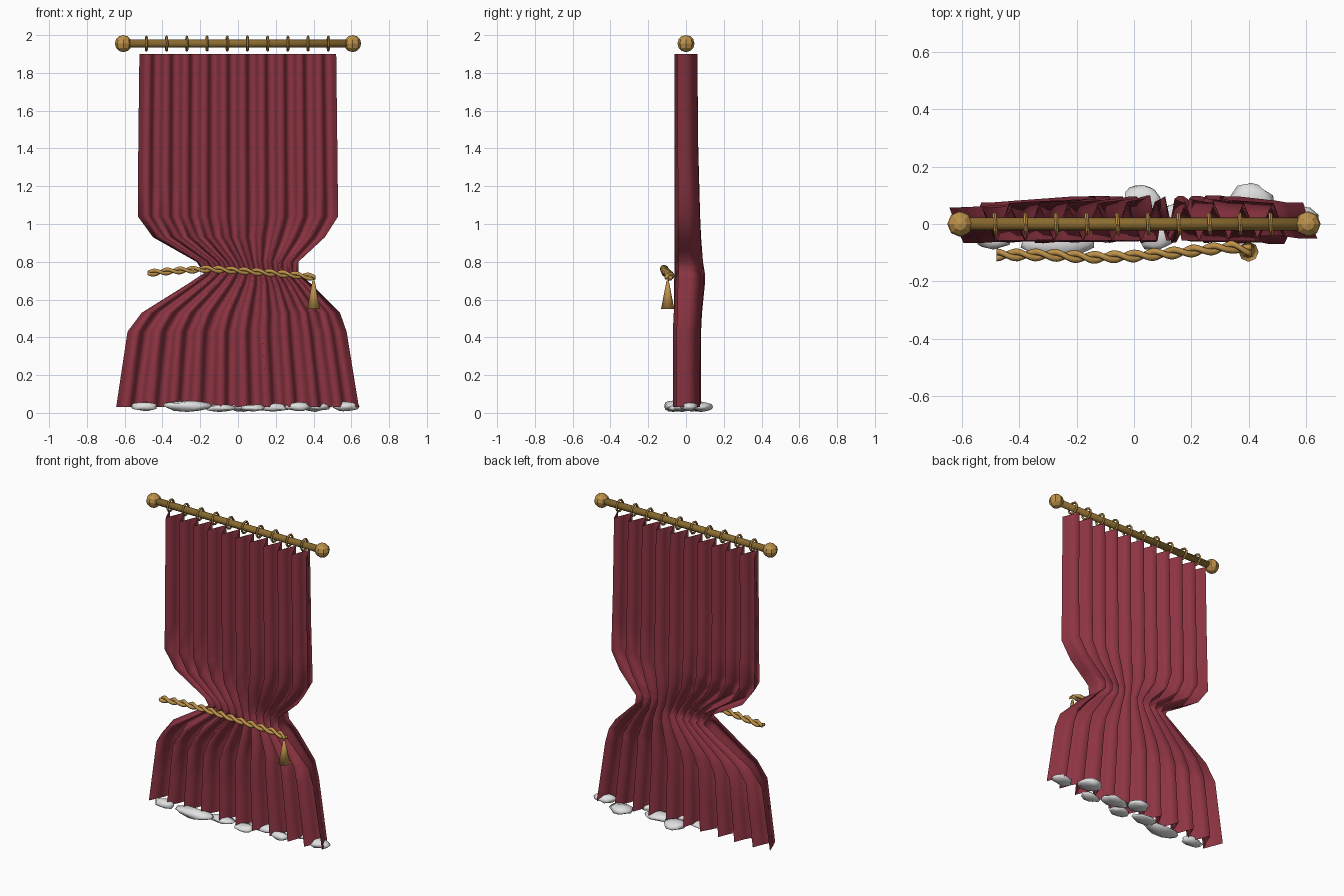
import bpy, bmesh, math, random
from mathutils import Vector, Matrix

random.seed(4)
cube = bpy.data.objects.get("Cube")
if cube:
    bpy.data.objects.remove(cube, do_unlink=True)


def material(name, colour):
    m = bpy.data.materials.new(name)
    m.use_nodes = True
    m.diffuse_color = (*colour, 1)
    m.node_tree.nodes["Principled BSDF"].inputs["Base Color"].default_value = (*colour, 1)
    return m


red = material("red velvet", (0.27, 0.035, 0.055))
gold = material("gold", (0.52, 0.29, 0.07))
bronze = material("dark bronze", (0.26, 0.15, 0.03))
white = material("white", (0.75, 0.75, 0.75))


def finish(bm, name, mat, smooth=True):
    mesh = bpy.data.meshes.new(name)
    bm.to_mesh(mesh)
    bm.free()
    mesh.materials.append(mat)
    for p in mesh.polygons:
        p.use_smooth = smooth
    obj = bpy.data.objects.new(name, mesh)
    bpy.context.collection.objects.link(obj)
    return obj


def skin(bm, rows, closed=False):
    """Join rows of points with quads."""
    grid = [[bm.verts.new(p) for p in row] for row in rows]
    n = len(grid[0])
    for a, b in zip(grid, grid[1:]):
        for i in range(n if closed else n - 1):
            j = (i + 1) % n
            bm.faces.new((a[i], a[j], b[j], b[i]))
    return grid


def lerp_table(table, t):
    """Interpolate the rows of a table by their first column."""
    for a, b in zip(table, table[1:]):
        if t <= b[0]:
            k = (t - a[0]) / (b[0] - a[0])
            return [p + (q - p) * k for p, q in zip(a[1:], b[1:])]
    return table[-1][1:]


# Curtain: height, left edge, right edge, front depth, back depth
outline = [
    (0.03, -0.645, 0.64, -0.07, 0.08),
    (0.43, -0.585, 0.575, -0.07, 0.08),
    (0.53, -0.51, 0.54, -0.065, 0.085),
    (0.68, -0.27, 0.39, -0.065, 0.10),
    (0.74, -0.18, 0.32, -0.06, 0.10),
    (0.80, -0.22, 0.32, -0.06, 0.09),
    (0.93, -0.45, 0.46, -0.06, 0.08),
    (1.04, -0.53, 0.53, -0.06, 0.075),
    (1.40, -0.528, 0.526, -0.06, 0.065),
    (1.90, -0.522, 0.52, -0.06, 0.06),
]
# Zigzag folds: whole numbers are creases, even ones at the front;
# the two outer folds are cut a little short
FOLDS = 19
END = 0.875
creases = [-END] + [k / 2 for k in range(-1, 2 * FOLDS + 2)] + [FOLDS + END]
shift = [0] + [random.uniform(-0.005, 0.005) for _ in creases[2:]] + [0]
depth = [random.uniform(0.9, 1.0) for _ in creases]
heights = sorted({row[0] for row in outline} | {0.2, 0.6, 0.64, 0.71, 0.77, 0.86, 1.2, 1.65})
rows = []
for z in heights:
    x0, x1, front, back = lerp_table(outline, z)
    drop = 1 - z / 1.9
    row = []
    for s, slide, deep in zip(creases, shift, depth):
        u = (s + END) / (FOLDS + 2 * END) + slide * drop
        wave = (1 - 2 * abs(s % 2 - 1)) * (1 - drop * (1 - deep))
        row.append((x0 + (x1 - x0) * u, (front + back) / 2 + wave * (back - front) / 2, z))
    rows.append(row)
bm = bmesh.new()
skin(bm, rows)
finish(bm, "curtain", red)

# Rod, end balls and rings
ROD_Z = 1.955
bm = bmesh.new()
bmesh.ops.create_cone(bm, cap_ends=True, segments=10, radius1=0.022, radius2=0.022, depth=1.22,
                      matrix=Matrix.Translation((0, 0, ROD_Z)) @ Matrix.Rotation(math.pi / 2, 4, "Y"))
finish(bm, "rod", bronze)
for side, label in ((-1, "right"), (1, "left")):
    bm = bmesh.new()
    bmesh.ops.create_uvsphere(bm, u_segments=8, v_segments=6, radius=0.045,
                              matrix=Matrix.Translation((side * 0.607, 0, ROD_Z)))
    finish(bm, label + "_rod_ball", gold, False)
for k in range(10):
    bpy.ops.mesh.primitive_torus_add(major_segments=10, minor_segments=5, major_radius=0.036,
                                     minor_radius=0.007, rotation=(0, math.pi / 2, 0.06),
                                     location=(-0.485 + k * 0.107, 0, ROD_Z))
    ring = bpy.context.object
    ring.name = "curtain_ring"
    ring.data.materials.append(gold)

# Tie rope: two strands twisted round a gently bent path
path = [
    (-0.48, -0.108, 0.74), (-0.30, -0.108, 0.755), (-0.15, -0.117, 0.762),
    (0.00, -0.112, 0.753), (0.15, -0.10, 0.743), (0.34, -0.08, 0.726), (0.41, -0.093, 0.717),
]
bm = bmesh.new()
for strand in range(2):
    rows = []
    for i in range(73):
        x = -0.48 + 0.89 * i / 72
        y, z = lerp_table(path, x)
        turn = math.tau * (6.5 * i / 72 + strand / 2)
        centre = Vector((x, y + 0.011 * math.cos(turn), z + 0.011 * math.sin(turn)))
        rows.append([centre + Vector((0, math.cos(a), math.sin(a))) * 0.0115
                     for a in (math.tau * k / 6 for k in range(6))])
    grid = skin(bm, rows, True)
    bm.faces.new(grid[0])
    bm.faces.new(grid[-1])
bmesh.ops.recalc_face_normals(bm, faces=bm.faces)
finish(bm, "tie_rope", gold)

# Tassel
bm = bmesh.new()
bmesh.ops.create_cone(bm, cap_ends=True, segments=8, radius1=0.035, radius2=0.006, depth=0.15,
                      matrix=Matrix.Translation((0.40, -0.097, 0.625)))
finish(bm, "tassel", gold)

# Fluffy lumps along the hem: centre x, y, half sizes and half height
lumps = [
    (-0.49, -0.05, 0.075, 0.04, 0.028), (-0.27, -0.065, 0.13, 0.055, 0.03),
    (-0.10, -0.02, 0.09, 0.05, 0.02), (0.03, 0.075, 0.08, 0.065, 0.024),
    (0.08, -0.045, 0.07, 0.05, 0.02), (0.18, 0.03, 0.10, 0.055, 0.022),
    (0.32, -0.03, 0.07, 0.035, 0.026), (0.41, 0.08, 0.08, 0.065, 0.026),
    (0.57, 0.015, 0.075, 0.05, 0.028),
]
for x, y, sx, sy, sz in lumps:
    bm = bmesh.new()
    bmesh.ops.create_icosphere(bm, subdivisions=2, radius=1)
    for v in bm.verts:
        v.co *= random.uniform(0.78, 1.08)
        v.co = Vector((x + v.co.x * sx, y + v.co.y * sy, max(0, sz + 0.006 + v.co.z * sz)))
    finish(bm, "hem_fluff", white)
